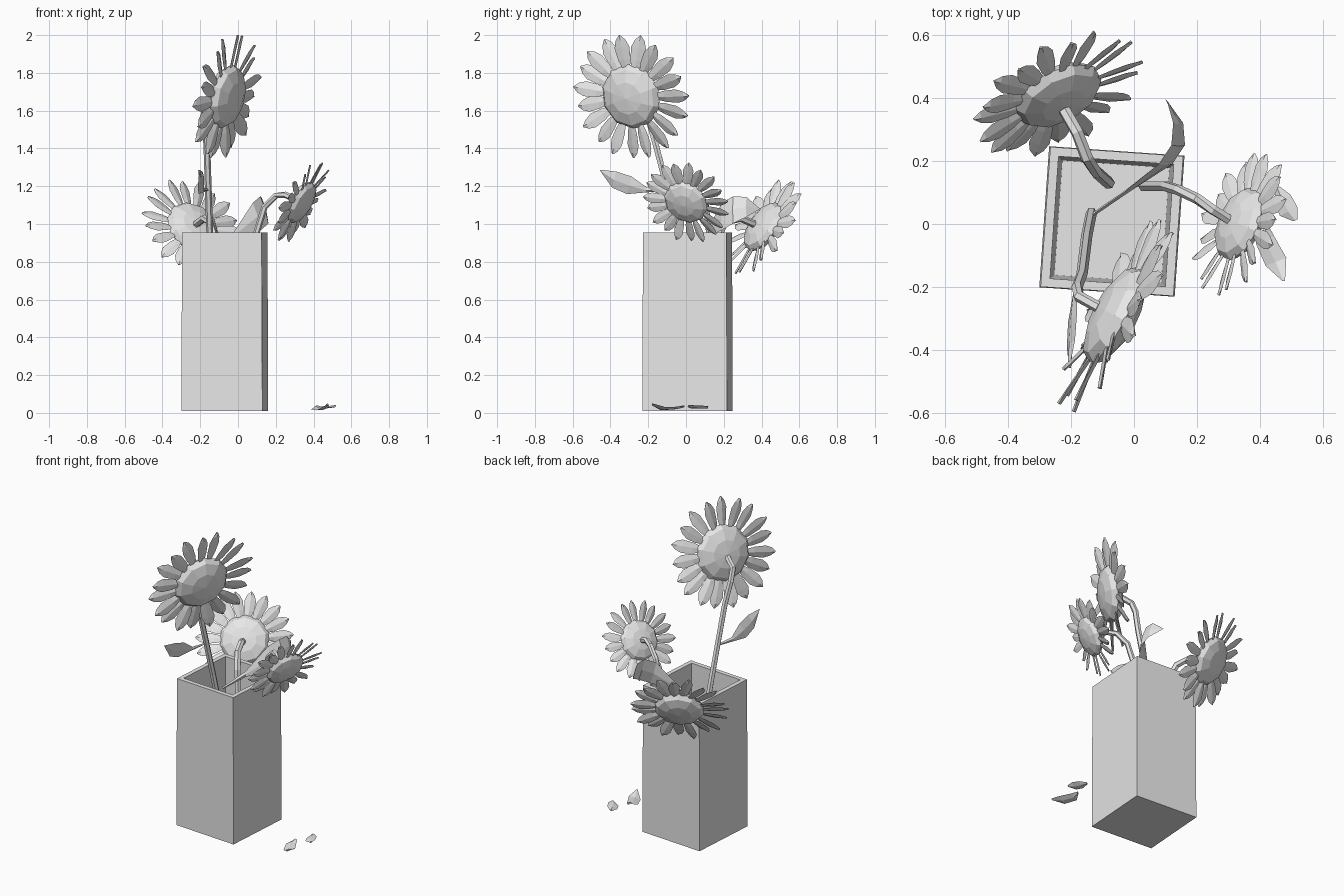
import bpy, bmesh, math
from mathutils import Vector, Matrix

cube = bpy.data.objects.get("Cube")
if cube:
    bpy.data.objects.remove(cube, do_unlink=True)

grey = bpy.data.materials.new("plain_grey")
grey.use_nodes = True
grey.diffuse_color = (0.8, 0.8, 0.8, 1)
grey.node_tree.nodes["Principled BSDF"].inputs["Base Color"].default_value = (0.8, 0.8, 0.8, 1)


def finish(name, bm):
    """Turn a bmesh into a flat-shaded object."""
    bmesh.ops.recalc_face_normals(bm, faces=bm.faces)
    mesh = bpy.data.meshes.new(name)
    bm.to_mesh(mesh)
    bm.free()
    mesh.materials.append(grey)
    obj = bpy.data.objects.new(name, mesh)
    bpy.context.collection.objects.link(obj)
    return obj


def loft(bm, rings, cap=True):
    """Skin equal-length closed rings of points."""
    rows = [[bm.verts.new(p) for p in ring] for ring in rings]
    n = len(rows[0])
    for a, b in zip(rows, rows[1:]):
        for i in range(n):
            j = (i + 1) % n
            bm.faces.new((a[i], a[j], b[j], b[i]))
    if cap:
        bm.faces.new(rows[0])
        bm.faces.new(rows[-1])


def blade(bm, path, widths, across, ridge, thick):
    """Pointed leaf shape: a lens section swept along a path."""
    rings = []
    for p, w in zip(path, widths):
        p, side = Vector(p), Vector(across).normalized() * w
        rings.append([p - side, p - ridge * thick, p + side, p + ridge * thick])
    loft(bm, rings)


# Tall square vase with a hollow inside
def square(half_x, half_y, z):
    turn = Matrix.Rotation(math.radians(-4), 3, 'Z')
    corners = ((-1, -1), (1, -1), (1, 1), (-1, 1))
    return [turn @ Vector((half_x * a, half_y * b, z)) + Vector((-0.07, 0.008, 0))
            for a, b in corners]


bm = bmesh.new()
loft(bm, [square(0.215, 0.224, 0.01), square(0.211, 0.222, 0.955),
          square(0.183, 0.194, 0.955), square(0.17, 0.182, 0.05)])
finish("vase", bm)


# Stems: six-sided tubes that bend over to the flower head
def stem(name, path, radius):
    pts = [Vector(p) for p in path]
    rings = []
    for i, p in enumerate(pts):
        d = pts[min(i + 1, len(pts) - 1)] - pts[max(i - 1, 0)]
        u = d.cross(Vector((0.8, 0.5, -0.2))).normalized()
        v = d.cross(u).normalized()
        rings.append([p + radius * (u * math.cos(k * math.pi / 3) + v * math.sin(k * math.pi / 3))
                      for k in range(6)])
    bm = bmesh.new()
    loft(bm, rings)
    finish(name, bm)


stem("tall_stem", [(-0.135, 0.035, 0.62), (-0.15, -0.04, 0.96), (-0.165, -0.16, 1.42),
                   (-0.18, -0.2, 1.56), (-0.175, -0.23, 1.63), (-0.11, -0.265, 1.67)], 0.018)
stem("left_stem", [(0.03, 0.12, 0.6), (0.1, 0.12, 0.96), (0.14, 0.108, 1.09),
                   (0.2, 0.08, 1.15), (0.25, 0.045, 1.155), (0.3, 0.015, 1.13)], 0.017)
stem("rear_stem", [(-0.08, 0.13, 0.62), (-0.12, 0.165, 0.92), (-0.15, 0.21, 1.01),
                   (-0.18, 0.29, 1.03), (-0.22, 0.36, 1.0)], 0.02)


# Flower heads: a flattened domed centre ringed with pointed petals
def flower(name, centre, facing, radius, petals=19):
    place = (Matrix.Translation(centre)
             @ Vector(facing).to_track_quat('Z', 'Y').to_matrix().to_4x4()
             @ Matrix.Scale(radius, 4))
    bm = bmesh.new()
    bmesh.ops.create_uvsphere(bm, u_segments=10, v_segments=6, radius=0.52)
    bmesh.ops.scale(bm, vec=(1, 1, 0.36), verts=bm.verts)
    bm.transform(place)
    finish(name + "_centre", bm)

    bm = bmesh.new()
    up = Vector((0, 0, 1))
    for i in range(petals):
        a = 2 * math.pi * i / petals
        out = Vector((math.cos(a), math.sin(a), 0))
        lift = 0.04 if i % 2 else -0.04
        across = up.cross(out) + up * 0.3
        path = [out * r + up * (lift * (r - 0.4) * 2) for r in (0.42, 0.6, 0.8, 0.92, 1.0)]
        blade(bm, path, (0.05, 0.1, 0.12, 0.08, 0.012), across,
              across.cross(out).normalized(), 0.02)
    bm.transform(place)
    finish(name + "_petals", bm)


flower("tall_flower", (-0.06, -0.29, 1.675), (0.87, -0.46, -0.2), 0.335)
flower("left_flower", (0.335, 0.0, 1.115), (0.81, -0.35, -0.47), 0.237)
flower("rear_flower", (-0.24, 0.41, 0.985), (-0.41, 0.756, -0.51), 0.288)


# Leaves and the two petals lying on the ground
def leaf(name, path, widths, across, thick=0.006):
    bm = bmesh.new()
    d = Vector(path[-1]) - Vector(path[0])
    blade(bm, path, widths, across, d.cross(Vector(across)).normalized(), thick)
    finish(name, bm)


leaf("tall_leaf", [(-0.16, -0.1, 1.18), (-0.185, -0.21, 1.18), (-0.195, -0.3, 1.205),
                   (-0.2, -0.38, 1.235), (-0.205, -0.455, 1.285)],
     (0.006, 0.014, 0.05, 0.046, 0.002), (0.3, 0.25, 1))
leaf("left_leaf", [(-0.13, 0.03, 0.85), (-0.02, 0.105, 0.94), (0.1, 0.19, 1.04),
                   (0.14, 0.25, 1.075), (0.14, 0.32, 1.09), (0.105, 0.39, 1.08)],
     (0.006, 0.015, 0.075, 0.075, 0.055, 0.002), (-0.3, 0, 1))
leaf("fallen_petal_front", [(0.42, -0.01, 0.035), (0.415, -0.05, 0.026), (0.45, -0.12, 0.022),
                            (0.475, -0.18, 0.045)],
     (0.008, 0.032, 0.036, 0.004), (1, 0.4, 0.25))
leaf("fallen_petal_back", [(0.455, 0.115, 0.03), (0.47, 0.08, 0.03), (0.49, 0.04, 0.032),
                           (0.512, 0.012, 0.035)],
     (0.008, 0.03, 0.032, 0.008), (1, 0.5, 0.3))
